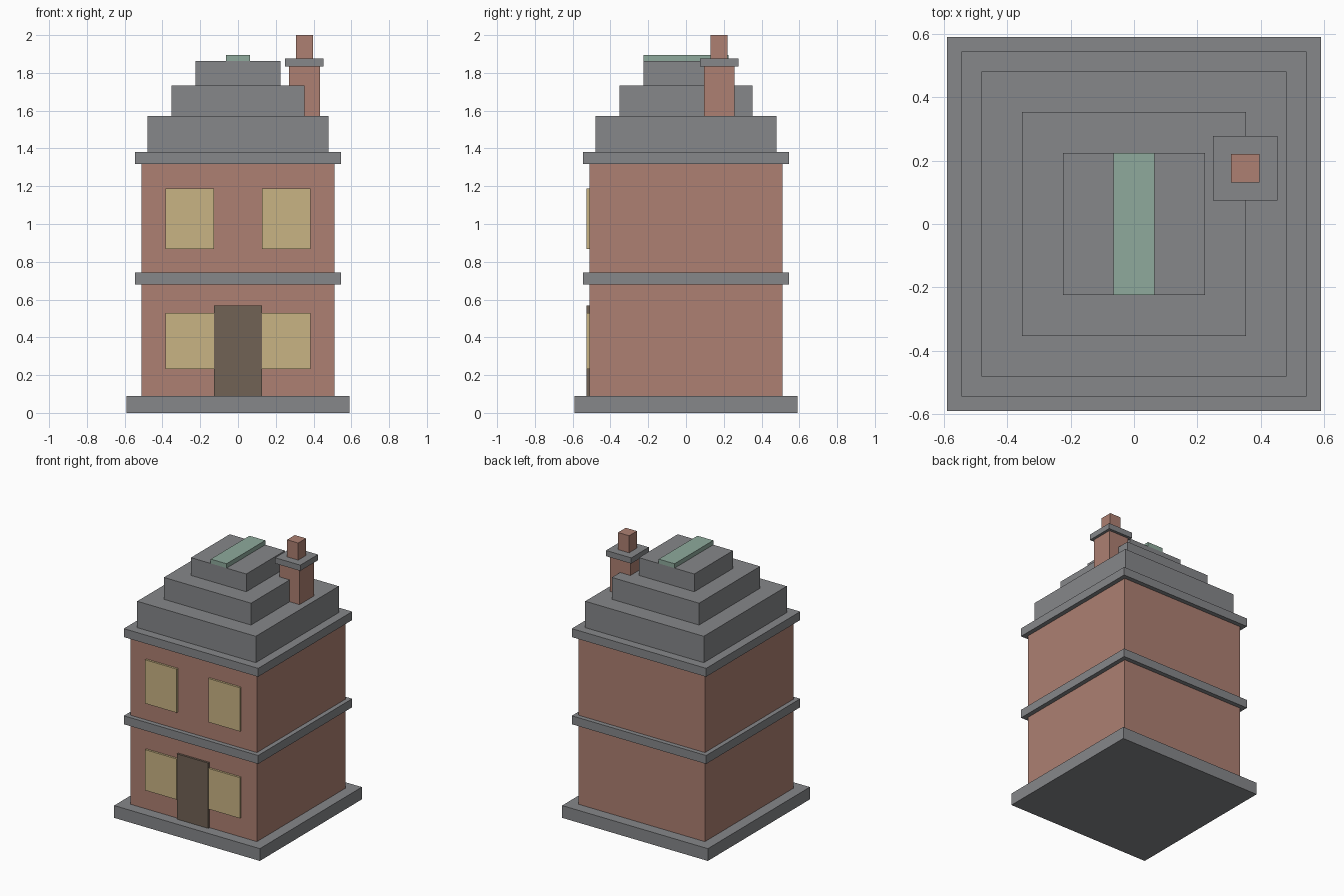
import bpy
import bmesh

if "Cube" in bpy.data.objects:
    bpy.data.objects.remove(bpy.data.objects["Cube"])


def lin(c):
    c /= 255
    return c / 12.92 if c <= 0.04045 else ((c + 0.055) / 1.055) ** 2.4


def material(name, r, g, b):
    m = bpy.data.materials.new(name)
    m.diffuse_color = (lin(r), lin(g), lin(b), 1)
    m.use_nodes = True
    m.node_tree.nodes["Principled BSDF"].inputs["Base Color"].default_value = m.diffuse_color
    return m


BRICK = material("brick", 173, 128, 114)
STONE = material("slate_grey", 134, 135, 138)
GLASS = material("window_yellow", 201, 180, 132)
WOOD = material("door_brown", 113, 98, 85)
COPPER = material("ridge_green", 142, 170, 156)


def box(name, x, y, z, mat):
    """Box from (min, max) ranges on each axis."""
    bm = bmesh.new()
    bmesh.ops.create_cube(bm, size=1)
    for v in bm.verts:
        v.co = [r[0] if c < 0 else r[1] for c, r in zip(v.co, (x, y, z))]
    me = bpy.data.meshes.new(name)
    bm.to_mesh(me)
    bm.free()
    me.materials.append(mat)
    ob = bpy.data.objects.new(name, me)
    bpy.context.collection.objects.link(ob)
    return ob


def slab(name, half, z0, z1, mat):
    box(name, (-half, half), (-half, half), (z0, z1), mat)


# Square storeys, ledges and stepped roof, bottom to top
slab("base_plinth", 0.59, 0, 0.09, STONE)
slab("lower_storey", 0.511, 0.09, 0.68, BRICK)
slab("middle_ledge", 0.544, 0.68, 0.742, STONE)
slab("upper_storey", 0.511, 0.742, 1.318, BRICK)
slab("cornice", 0.544, 1.318, 1.38, STONE)
slab("roof_step_lower", 0.48, 1.38, 1.573, STONE)
slab("roof_step_middle", 0.353, 1.573, 1.733, STONE)
slab("roof_step_upper", 0.224, 1.733, 1.863, STONE)
box("roof_ridge", (-0.064, 0.064), (-0.224, 0.224), (1.863, 1.895), COPPER)

# Door and windows, raised slightly from the front wall
FRONT = (-0.526, -0.511)
box("door", (-0.127, 0.127), FRONT, (0.09, 0.568), WOOD)
for side, cx in (("left", -0.256), ("right", 0.256)):
    for level, z in (("lower", (0.232, 0.53)), ("upper", (0.868, 1.188))):
        box(f"{level}_window_{side}", (cx - 0.128, cx + 0.128), FRONT, z, GLASS)

# Chimney: stack, cap and pot around one axis
for name, half, z0, z1, mat in (("chimney_stack", 0.082, 1.573, 1.833, BRICK),
                                ("chimney_cap", 0.102, 1.833, 1.875, STONE),
                                ("chimney_pot", 0.045, 1.875, 2.0, BRICK)):
    box(name, (0.351 - half, 0.351 + half), (0.176 - half, 0.176 + half), (z0, z1), mat)
